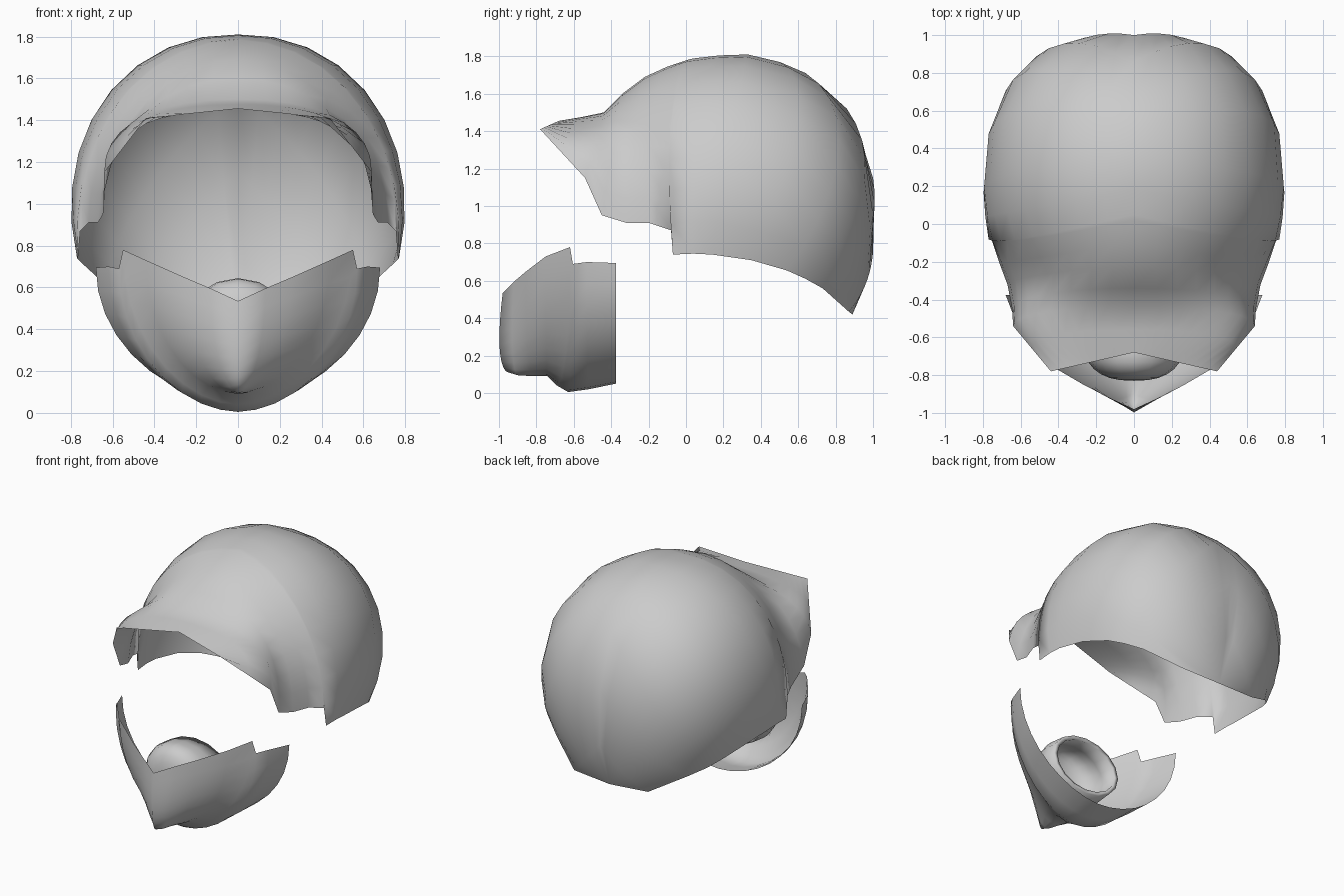
import bpy, bmesh, math
from mathutils import Vector

if "Cube" in bpy.data.objects:
    bpy.data.objects.remove(bpy.data.objects["Cube"])

grey = bpy.data.materials.new("light_grey")
grey.diffuse_color = (0.6, 0.6, 0.6, 1)
grey.use_nodes = True
grey.node_tree.nodes["Principled BSDF"].inputs["Base Color"].default_value = grey.diffuse_color


def skin(name, ribs):
    """Loft ribs (each from centre line to side edge), mirrored to the other side."""
    bm = bmesh.new()
    for side in (1, -1):
        rows = [[bm.verts.new((p[0] * side, p[1], p[2])) for p in rib] for rib in ribs]
        for a, b in zip(rows, rows[1:]):
            for i in range(len(a) - 1):
                quad = (a[i], a[i + 1], b[i + 1], b[i])
                bm.faces.new(quad if side == 1 else quad[::-1])
    bmesh.ops.remove_doubles(bm, verts=bm.verts, dist=0.0005)
    bmesh.ops.recalc_face_normals(bm, faces=bm.faces)
    # turn the skin outwards
    mid = sum((v.co for v in bm.verts), Vector()) / len(bm.verts)
    if sum((f.calc_center_median() - mid).dot(f.normal) * f.calc_area() for f in bm.faces) < 0:
        bmesh.ops.reverse_faces(bm, faces=bm.faces)
    me = bpy.data.meshes.new(name)
    bm.to_mesh(me)
    bm.free()
    me.materials.append(grey)
    ob = bpy.data.objects.new(name, me)
    bpy.context.collection.objects.link(ob)
    for f in me.polygons:
        f.use_smooth = True
    return ob


# Helmet shell: ribs over a rounded dome at the back, arches over the brow at the front
C = Vector((0, 0.2, 1.0))
RADII, FLAT, TALL = (0.79, 0.8, 0.81), 2.5, 2.1


def dome_radius(d):
    x, y, z = (abs(d[i]) / RADII[i] for i in range(3))
    return ((x ** FLAT + y ** FLAT) ** (TALL / FLAT) + z ** TALL) ** (-1 / TALL)


def shell_rib(top, edge, arch, power, n=9):
    top, edge = Vector((0, *top)), Vector(edge)
    a, b = top - C, edge - C
    da, db = a.normalized(), b.normalized()
    fa, fb = a.length / dome_radius(da), b.length / dome_radius(db)
    rib = []
    for i in range(n + 1):
        t = i / n
        d = da.slerp(db, t) if da.angle(db) > 0.001 else da
        dome = C + d * dome_radius(d) * (fa + (fb - fa) * t)
        if power == 1:
            s, c = t, 1 - t
        else:
            s = max(0, math.sin(t * math.pi / 2)) ** (2 / power)
            c = max(0, math.cos(t * math.pi / 2)) ** (2 / power)
        bow = Vector((edge.x * s, top.y + (edge.y - top.y) * (1 - c),
                      edge.z + (top.z - edge.z) * c))
        rib.append(dome.lerp(bow, arch))
    return rib


crown = [(-.68, 1.455), (-.56, 1.475), (-.44, 1.5), (-.34, 1.6), (-.22, 1.69), (-.1, 1.745),
         (.02, 1.785), (.05, 1.79), (.18, 1.805), (.33, 1.81), (.5, 1.77), (.64, 1.71),
         (.86, 1.52), (1.0, 1.15), (1.0, .75), (.89, .42)]
rim = [(.44, -.78, 1.41), (.54, -.66, 1.28), (.64, -.54, 1.15), (.645, -.45, .95),
       (.67, -.32, .91), (.715, -.2, .91), (.755, -.08, .87), (.765, -.07, .74),
       (.77, .04, .745), (.77, .14, .74), (.74, .35, .71), (.68, .54, .655),
       (.62, .64, .61), (.53, .73, .56), (.3, .87, .435), (0, .89, .42)]
arch = [1, 1, 1, 1, .9, .7, .5, .45, .25, .1] + [0] * 6
power = [1, 2.3, 2.3, 2.1] + [2] * 12
skin("helmet_shell", [shell_rib(*r) for r in zip(crown, rim, arch, power)])


# Face guard: ribs falling from the upper edge to the keel under the chin
def guard_rib(keel, edge, n=9):
    rib = []
    for i in range(n + 1):
        a = math.pi / 2 * (1 - i / n)
        s, c = math.sin(a), max(0, math.cos(a))
        x = edge[0] * c ** 1.08
        z = edge[2] + (keel[1] - edge[2]) * s
        y = edge[1] + (keel[0] - edge[1]) * (1 - c)
        front = max(0, 1 - edge[0] / 0.3)
        rib.append((x, y - 0.025 * front * math.sin(2 * a), z))
    return rib


keel = [(-.95, .11), (-.9, .095), (-.82, .09), (-.74, .09), (-.69, .04), (-.63, .005),
        (-.52, .02), (-.375, .05)]
upper = [(0, -.98, .535), (.13, -.92, .595), (.26, -.855, .65), (.44, -.75, .73),
         (.55, -.62, .78), (.57, -.605, .69), (.62, -.53, .70), (.68, -.375, .695)]
skin("face_guard", [guard_rib(k, e) for k, e in zip(keel, upper)])


# Breathing cup: rounded bowl open to the back, with a thick rim
def cup_rib(a, n=8):
    rib = []
    for i in range(n + 1):
        u = i / n
        t = math.pi / 2 * u
        r = math.sin(t) ** 0.8
        rib.append((0.28 * r * abs(math.sin(a)),
                    -0.5 - 0.33 * max(0, math.cos(t)) ** 0.6,
                    0.4 + 0.324 * r * math.cos(a) * (1 - 0.35 * u * u)))
    return rib


cup = skin("breathing_cup", [cup_rib(math.pi * k / 8) for k in range(9)])
thick = cup.modifiers.new("rim", "SOLIDIFY")
thick.thickness = 0.03
thick.offset = -1
